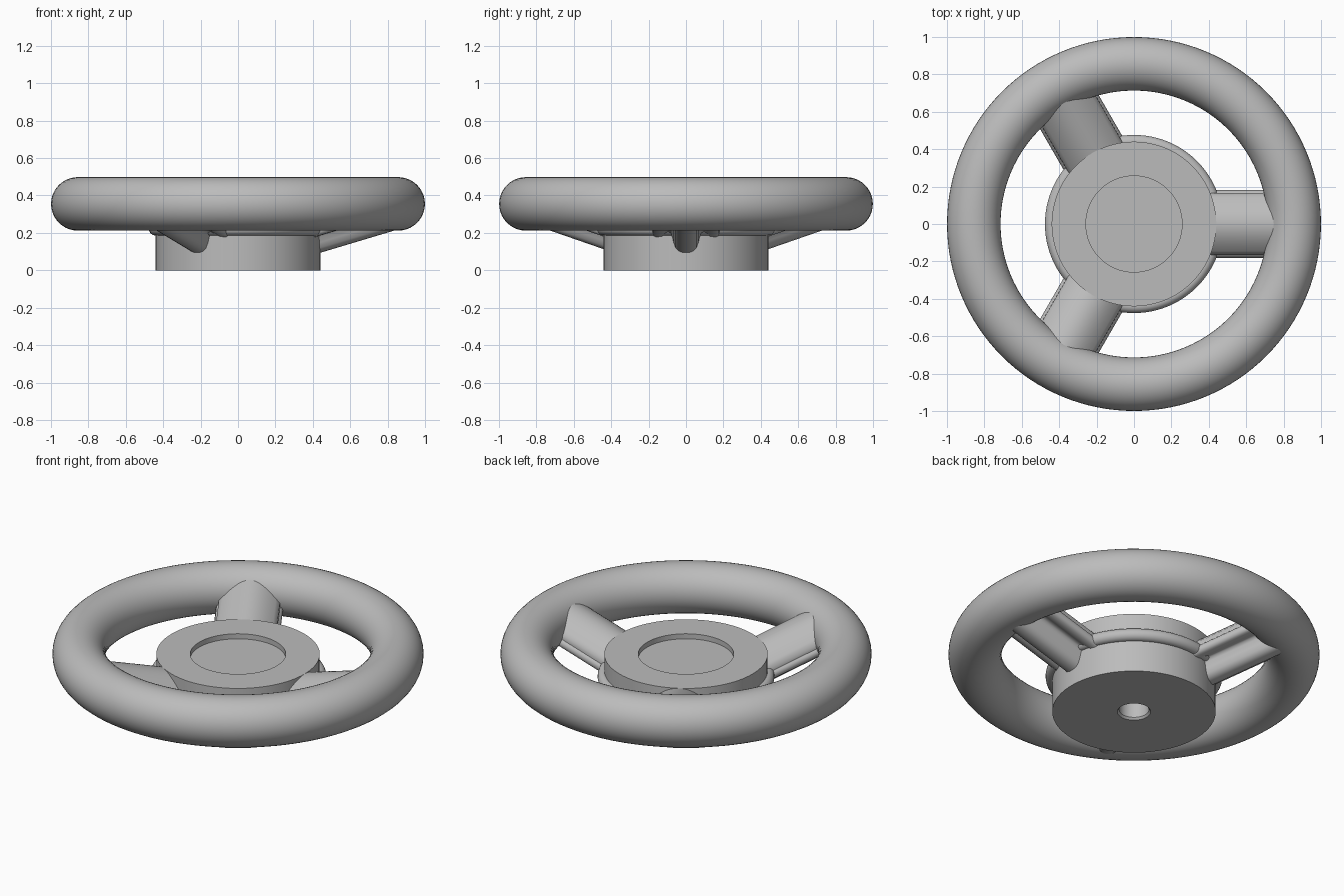
import bpy, bmesh, math
from mathutils import Matrix, Vector

cube = bpy.data.objects.get("Cube")
if cube:
    bpy.data.objects.remove(cube, do_unlink=True)

GREY = (0.5, 0.5, 0.5, 1)
metal = bpy.data.materials.new("plain_grey")
metal.use_nodes = True
metal.diffuse_color = GREY
metal.node_tree.nodes["Principled BSDF"].inputs["Base Color"].default_value = GREY


def finish(name, bm, angle=35):
    bmesh.ops.remove_doubles(bm, verts=bm.verts, dist=1e-5)
    bmesh.ops.recalc_face_normals(bm, faces=bm.faces)
    mesh = bpy.data.meshes.new(name)
    bm.to_mesh(mesh)
    bm.free()
    mesh.materials.append(metal)
    obj = bpy.data.objects.new(name, mesh)
    bpy.context.collection.objects.link(obj)
    bpy.ops.object.select_all(action='DESELECT')
    obj.select_set(True)
    bpy.context.view_layer.objects.active = obj
    bpy.ops.object.shade_smooth_by_angle(angle=math.radians(angle))
    return obj


def lathe(name, profile, steps=96, closed=False):
    """Turn a (radius, height) profile around the vertical axis."""
    bm = bmesh.new()
    verts = [bm.verts.new((r, 0, z)) for r, z in profile]
    pairs = list(zip(verts, verts[1:]))
    if closed:
        pairs.append((verts[-1], verts[0]))
    edges = [bm.edges.new(p) for p in pairs]
    bmesh.ops.spin(bm, geom=verts + edges, cent=(0, 0, 0), axis=(0, 0, 1),
                   angle=math.tau, steps=steps, use_duplicate=False)
    return finish(name, bm)


def circle(radius, height, minor, count):
    return [(radius + minor * math.cos(math.tau * i / count),
             height + minor * math.sin(math.tau * i / count)) for i in range(count)]


# Round grip rim
lathe("rim", circle(0.856, 0.355, 0.143, 40), steps=128, closed=True)

# Hub with a shallow recess on top and a chamfered blind bore below
lathe("hub", [(0, 0.325), (0.257, 0.325), (0.257, 0.355), (0.44, 0.355),
              (0.44, 0), (0.09, 0), (0.08, 0.012), (0.08, 0.2), (0, 0.2)])

# Rounded bead around the hub
lathe("hub_bead", circle(0.44, 0.222, 0.036, 20), closed=True)

# Spoke section: crowned top, rounded lips, and a rib underneath
HALF = 0.165
crown = [(HALF * i / 8, 0.355 - 0.09 * (i / 8) ** 2) for i in range(9)]
lip = [(0.166, 0.24), (0.176, 0.232), (0.181, 0.215), (0.176, 0.198), (0.163, 0.188)]
rib = [(0.135, 0.186), (0.115, 0.193), (0.098, 0.199), (0.083, 0.195), (0.073, 0.18),
       (0.066, 0.15), (0.056, 0.122), (0.04, 0.104), (0.02, 0.096), (0, 0.094)]
half = crown + lip + rib
section = half + [(-y, z) for y, z in reversed(half[1:-1])]
SLOPE = 0.3


def spoke(name, angle):
    bm = bmesh.new()
    turn = Matrix.Rotation(angle, 4, 'Z')
    ends = [[bm.verts.new(turn @ Vector((x, y, z + SLOPE * (x - 0.44))))
             for y, z in section] for x in (0.3, 0.86)]
    count = len(section)
    for i in range(count):
        j = (i + 1) % count
        bm.faces.new((ends[0][i], ends[0][j], ends[1][j], ends[1][i]))
    for end in ends:
        bm.faces.new(end)
    finish(name, bm, 45)


for label, degrees in (("left", 0), ("back", 120), ("front", 240)):
    spoke(label + "_spoke", math.radians(degrees))
